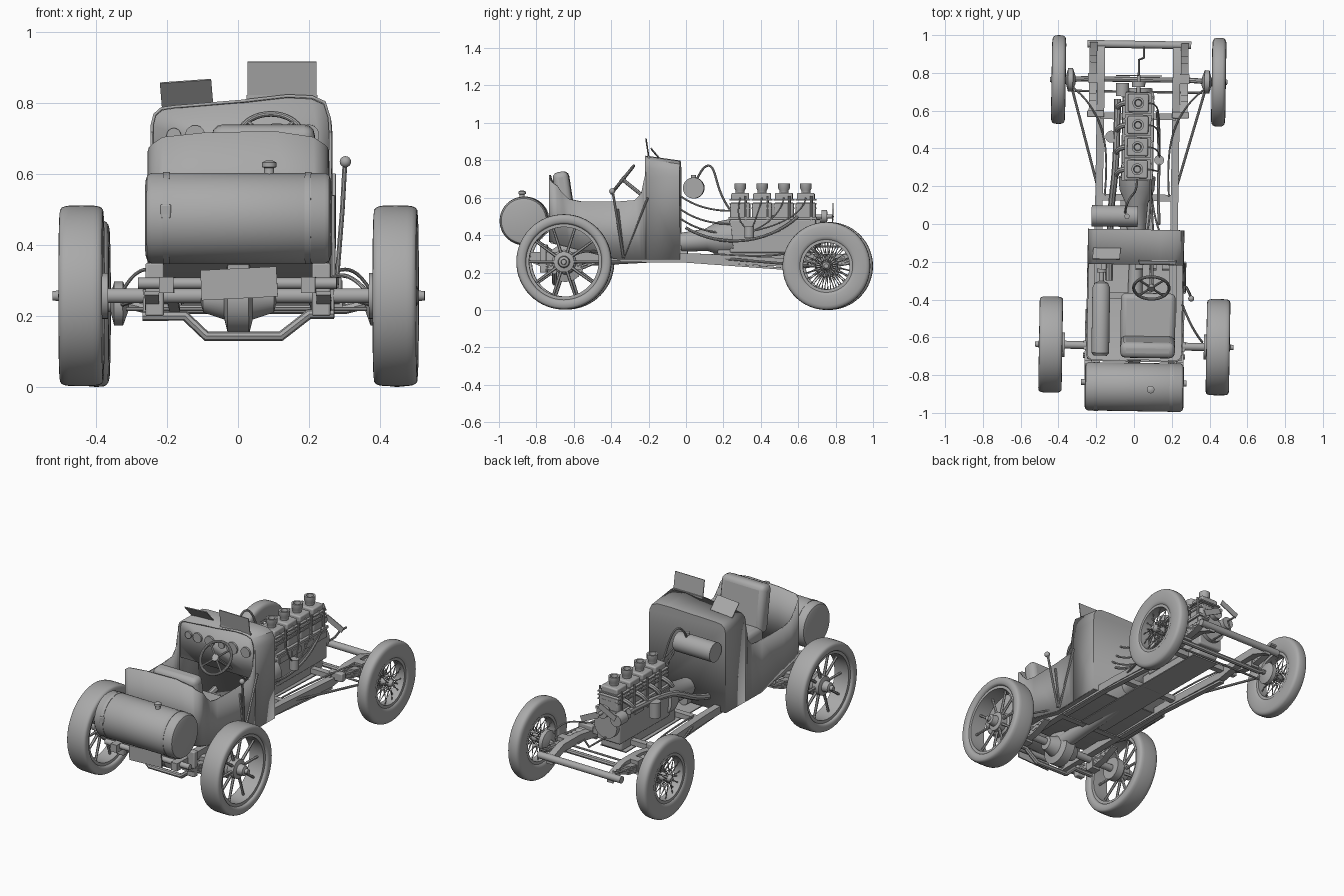
import bpy, bmesh, math
from mathutils import Matrix, Vector, Euler

old = bpy.data.objects.get("Cube")
if old:
    bpy.data.objects.remove(old)

grey = bpy.data.materials.new("plain_grey")
grey.use_nodes = True
grey.diffuse_color = (0.4, 0.4, 0.4, 1)
grey.node_tree.nodes["Principled BSDF"].inputs["Base Color"].default_value = grey.diffuse_color
parts = []
SIDES = (("right", -1), ("left", 1))


def register(obj):
    obj.data.materials.clear()
    obj.data.materials.append(grey)
    bpy.ops.object.select_all(action="DESELECT")
    obj.select_set(True)
    bpy.context.view_layer.objects.active = obj
    bpy.ops.object.shade_smooth_by_angle(angle=math.radians(35))
    parts.append(obj)
    return obj


def finish(name, bm, thickness=0, bevel=0):
    bmesh.ops.remove_doubles(bm, verts=bm.verts, dist=1e-5)
    bmesh.ops.recalc_face_normals(bm, faces=bm.faces)
    mesh = bpy.data.meshes.new(name)
    bm.to_mesh(mesh)
    bm.free()
    obj = bpy.data.objects.new(name, mesh)
    bpy.context.collection.objects.link(obj)
    if thickness:
        solid = obj.modifiers.new("thickness", "SOLIDIFY")
        solid.thickness, solid.offset = thickness, 0
    if bevel:
        edge = obj.modifiers.new("round", "BEVEL")
        edge.width, edge.segments = bevel, 3
    return register(obj)


def box(name, centre, size, tilt=(0, 0, 0), bevel=0):
    bm = bmesh.new()
    matrix = Matrix.Translation(centre) @ Euler(tilt).to_matrix().to_4x4() @ Matrix.Diagonal((*size, 1))
    bmesh.ops.create_cube(bm, size=1, matrix=matrix)
    return finish(name, bm, bevel=bevel)


def lathe(name, profile, centre, axis, closed=False, steps=40):
    """Turn (radius, height) pairs around an axis through centre."""
    bm = bmesh.new()
    turn = Vector(axis).to_track_quat("Z", "Y")
    rings = []
    for i in range(steps):
        a = math.tau * i / steps
        rings.append([bm.verts.new(turn @ Vector((r * math.cos(a), r * math.sin(a), h)) + Vector(centre))
                      for r, h in profile])
    count = len(profile)
    for i in range(steps):
        a, b = rings[i], rings[(i + 1) % steps]
        for j in range(count if closed else count - 1):
            k = (j + 1) % count
            bm.faces.new((a[j], a[k], b[k], b[j]))
    return finish(name, bm)


def drum(name, centre, axis, radius, length, top=None, steps=32):
    top = radius if top is None else top
    half = length / 2
    return lathe(name, [(0, -half), (radius, -half), (top, half), (0, half)], centre, axis, steps=steps)


def rod(name, points, radius, curved=False):
    data = bpy.data.curves.new(name, "CURVE")
    data.dimensions, data.bevel_depth, data.bevel_resolution = "3D", radius, 2
    data.use_fill_caps, data.resolution_u = True, 6
    spline = data.splines.new("NURBS" if curved else "POLY")
    spline.points.add(len(points) - 1)
    for point, co in zip(spline.points, points):
        point.co = (*co, 1)
    if curved:
        spline.order_u, spline.use_endpoint_u = min(4, len(points)), True
    obj = bpy.data.objects.new(name, data)
    bpy.context.collection.objects.link(obj)
    bpy.ops.object.select_all(action="DESELECT")
    obj.select_set(True)
    bpy.context.view_layer.objects.active = obj
    bpy.ops.object.convert(target="MESH")
    return register(bpy.context.view_layer.objects.active)


def beam(name, path, height, x, width):
    """Bar of constant height following a (y, z) path."""
    bm = bmesh.new()
    outline = path + [(y, z - height) for y, z in reversed(path)]
    face = bm.faces.new([bm.verts.new((x - width / 2, y, z)) for y, z in outline])
    new = bmesh.ops.extrude_face_region(bm, geom=[face])["geom"]
    bmesh.ops.translate(bm, vec=(width, 0, 0), verts=[v for v in new if isinstance(v, bmesh.types.BMVert)])
    return finish(name, bm)


def spokes(name, centre, count, inner, outer, hub_x, rim_x, radius, twist):
    bm = bmesh.new()
    for i in range(count):
        a = math.tau * i / count
        b = a + twist * (-1) ** i
        h = hub_x * (-1) ** (i // 2)
        start = Vector((h, inner * math.cos(a), inner * math.sin(a)))
        end = Vector((rim_x * h, outer * math.cos(b), outer * math.sin(b)))
        way = end - start
        matrix = Matrix.Translation(Vector(centre) + (start + end) / 2) @ way.to_track_quat("Z", "Y").to_matrix().to_4x4()
        bmesh.ops.create_cone(bm, segments=6, radius1=radius, radius2=radius * 0.75, depth=way.length, matrix=matrix)
    return finish(name, bm)


# Wheels, hubs and brake drums
def wheel(name, centre, s, radius, wall, width, squareness, rim):
    loop = []
    for i in range(20):
        a = math.tau * i / 20
        c, d = math.cos(a), math.sin(a)
        loop.append((radius - wall / 2 + math.copysign(abs(c) ** squareness, c) * wall / 2,
                     math.copysign(abs(d) ** squareness, d) * width / 2))
    lathe(name + "_tyre", loop, centre, (s, 0, 0), closed=True, steps=64)
    inner, w = radius - wall, width * 0.38
    lathe(name + "_rim", [(inner + 0.008, -w), (inner + 0.008, w), (inner - rim, w),
                          (inner - rim, -w)], centre, (s, 0, 0), closed=True, steps=64)


for side, s in SIDES:
    rear, front = (s * 0.443, -0.645, 0.257), (s * 0.424, 0.758, 0.235)
    wheel(side + "_rear_wheel", rear, s, 0.255, 0.055, 0.124, 0.5, 0.014)
    spokes(side + "_rear_spokes", rear, 10, 0.03, 0.192, 0.006, 1, 0.009, 0)
    lathe(side + "_rear_hub", [(0, -0.075), (0.065, -0.075), (0.065, -0.03), (0.055, -0.02), (0.055, 0.02), (0.032, 0.025),
                               (0.028, 0.06), (0.015, 0.065), (0.013, 0.082), (0, 0.082)], rear, (s, 0, 0))
    wheel(side + "_front_wheel", front, s, 0.235, 0.1, 0.075, 0.55, 0.01)
    spokes(side + "_front_spokes", front, 48, 0.022, 0.128, 0.025, 0.3, 0.0022, 0.35)
    lathe(side + "_front_hub", [(0, -0.09), (0.02, -0.09), (0.062, -0.075), (0.062, -0.05), (0.024, -0.04),
                                (0.022, 0.03), (0.012, 0.045), (0, 0.045)], front, (s, 0, 0))

# Axles and differential
drum("rear_axle", (0, -0.645, 0.257), (1, 0, 0), 0.021, 0.86)
lathe("differential", [(0, -0.11), (0.04, -0.1), (0.06, -0.04), (0.1, -0.03), (0.1, 0.03), (0.06, 0.04),
                       (0.04, 0.1), (0, 0.11)], (0, -0.645, 0.25), (1, 0, 0))
drum("drive_shaft_tube", (0, -0.3, 0.285), (0, 1, 0.03), 0.045, 0.62, 0.03)
rod("axle_truss", [(x * k, -0.7, z) for x, z, k in
                   ((0.27, 0.2, -1), (0.15, 0.2, -1), (0.09, 0.143, -1), (0.12, 0.143, 1), (0.2, 0.205, 1), (0.27, 0.205, 1))], 0.014)
rod("front_axle", [(-0.36, 0.76, 0.24), (-0.28, 0.765, 0.22), (0.28, 0.765, 0.22), (0.36, 0.76, 0.24)], 0.014)
rod("track_rod", [(-0.34, 0.7, 0.22), (0.34, 0.7, 0.22)], 0.006)

# Chassis frame
for side, s in SIDES:
    beam(side + "_rail", [(-0.88, 0.31), (-0.4, 0.31), (0.1, 0.3), (0.55, 0.275), (0.7, 0.3), (0.85, 0.3), (0.955, 0.26)],
         0.045, s * 0.2, 0.04)
    for end, mid, low in (("front", 0.77, 0.24), ("rear", -0.645, 0.215)):
        for i in range(4):
            reach = 0.19 - 0.035 * i
            beam(f"{side}_{end}_spring_{i}", [(mid + reach * t, low + 0.012 * i + 0.06 * (reach * t * 5) ** 2)
                                              for t in (-1, -0.5, 0, 0.5, 1)], 0.01, s * 0.242, 0.04)
        box(f"{side}_{end}_spring_clamp", (s * 0.242, mid, low + 0.02), (0.055, 0.05, 0.08))
    box(side + "_spring_bracket", (s * 0.225, 0.58, 0.285), (0.09, 0.035, 0.05), bevel=0.006)
    box(side + "_damper_mount", (s * 0.235, -0.76, 0.275), (0.052, 0.035, 0.15), bevel=0.006)
    rod(side + "_radius_rod", [(s * 0.36, 0.74, 0.23), (s * 0.21, 0.2, 0.275)], 0.007)
    rod(side + "_brake_pipe", [(s * 0.35, 0.72, 0.27), (s * 0.3, 0.68, 0.36), (s * 0.22, 0.6, 0.3), (s * 0.15, 0.4, 0.28),
                               (s * 0.17, 0.15, 0.3)], 0.005, True)
    beam(side + "_lower_truss", [(-0.35, 0.268), (0.0, 0.265), (0.55, 0.225)], 0.012, s * 0.2, 0.03)
rod("rear_brake_rod", [(0.36, -0.62, 0.27), (0.3, -0.55, 0.34), (0.25, -0.42, 0.3)], 0.006, True)
drum("front_cross_tube", (0, 0.95, 0.25), (1, 0, 0), 0.02, 0.55)
drum("rear_cross_tube", (0, -0.84, 0.292), (1, 0, 0), 0.016, 0.56)
for i, y in enumerate((0.57, 0.14, -0.38)):
    box(f"cross_member_{i}", (0, y, 0.28), (0.4, 0.035, 0.03))
box("tail_plate", (0.005, -0.87, 0.292), (0.215, 0.008, 0.085), (0, -0.05, 0))

# Engine
box("crankcase", (0, 0.465, 0.395), (0.155, 0.46, 0.18), bevel=0.01)
box("sump", (0, 0.42, 0.29), (0.14, 0.5, 0.075), bevel=0.015)
beam("engine_tray", [(-0.35, 0.265), (0.1, 0.262), (0.65, 0.25)], 0.006, 0, 0.17)
box("cylinder_deck", (0, 0.465, 0.49), (0.165, 0.47, 0.014))
for i in range(4):
    y = 0.29 + i * 0.117
    box(f"cylinder_block_{i}", (0, y, 0.53), (0.13, 0.108, 0.09), bevel=0.012)
    for j in range(3):
        box(f"cooling_fin_{i}_{j}", (0, y, 0.545 + j * 0.022), (0.14, 0.11, 0.008))
    box(f"cylinder_head_{i}", (0, y, 0.605), (0.11, 0.095, 0.04), bevel=0.008)
    lathe(f"valve_stack_{i}", [(0.032, -0.045), (0.024, -0.03), (0.024, 0), (0.031, 0.012), (0.031, 0.038), (0.02, 0.038),
                               (0.016, 0.01), (0, 0.01)], (0, y, 0.638), (0, 0, 1), steps=24)
    rod(f"exhaust_stub_{i}", [(-0.05, y, 0.55), (-0.1, y, 0.55), (-0.11, y - 0.03, 0.5)], 0.014, True)
    rod(f"ignition_lead_{i}", [(0.05, y, 0.6), (0.12, y, 0.57), (0.11, y - 0.04, 0.47), (0.12, 0.35, 0.42)], 0.004, True)
    for side, s in SIDES:
        box(f"{side}_inspection_cover_{i}", (s * 0.08, y, 0.455), (0.008, 0.08, 0.035))
        rod(f"{side}_push_rod_{i}", [(s * 0.073, y + 0.03, 0.48), (s * 0.073, y + 0.03, 0.61)], 0.006)
rod("exhaust_pipe", [(-0.11, 0.66, 0.5), (-0.11, 0.3, 0.49), (-0.13, 0.18, 0.42), (-0.14, 0.0, 0.33), (-0.14, -0.3, 0.29)], 0.018, True)
drum("carburettor", (-0.14, 0.46, 0.45), (0, 0, 1), 0.032, 0.09)
drum("magneto", (0.115, 0.34, 0.415), (0, 0, 1), 0.026, 0.06)
rod("side_pipe", [(0.1, 0.6, 0.5), (0.12, 0.45, 0.36), (0.11, 0.2, 0.32), (0.12, 0, 0.44)], 0.008, True)
lathe("bell_housing", [(0, -0.24), (0.05, -0.24), (0.06, -0.1), (0.092, -0.03), (0.098, 0.04), (0, 0.04)], (0, 0.21, 0.385), (0, 1, 0.1))
drum("timing_case", (0, 0.705, 0.41), (0, 1, 0), 0.075, 0.03)
drum("pulley", (0, 0.74, 0.5), (0, 1, 0), 0.035, 0.03)
drum("dynamo", (-0.085, 0.71, 0.47), (0, 1, 0), 0.035, 0.07)
drum("fan_shaft", (0, 0.74, 0.5), (0, 1, 0), 0.01, 0.1)
for side, s in SIDES:
    box(side + "_fan_blade", (s * 0.06, 0.785, 0.5 - s * 0.03), (0.12, 0.005, 0.035), (0, s * 0.45, 0))
rod("starting_handle", [(0, 0.7, 0.34), (0, 0.87, 0.34), (0.025, 0.88, 0.38), (0.025, 0.94, 0.38)], 0.006)

# Scuttle with firewall
def arch(y, hump):
    rise = [(-0.252, 0.27), (-0.252, 0.71), (-0.251, 0.74), (-0.244, 0.768), (-0.225, 0.785), (-0.19, 0.79),
            (0, 0.792 + hump / 2), (0.13, 0.793 + hump), (0.2, 0.79 + hump), (0.235, 0.775 + hump),
            (0.249, 0.745 + hump / 2), (0.252, 0.71), (0.252, 0.27)]
    return [Vector((x, y, z)) for x, z in rise]


bm = bmesh.new()
back, nose = [[bm.verts.new(p) for p in arch(y, h)] for y, h in ((-0.215, 0.028), (-0.032, 0.003))]
for i in range(len(back) - 1):
    bm.faces.new((back[i], back[i + 1], nose[i + 1], nose[i]))
bm.faces.new(nose)
finish("scuttle", bm, thickness=0.008)
bm = bmesh.new()
bm.faces.new([bm.verts.new((p.x * 0.99, p.y, max(p.z - 0.004, 0.56))) for p in arch(-0.2, 0.026)])
finish("dashboard", bm, thickness=0.006)
for i, (x, r) in enumerate(((-0.19, 0.02), (-0.13, 0.028), (-0.05, 0.03), (0.03, 0.02), (0.1, 0.035), (0.19, 0.03))):
    drum(f"gauge_{i}", (x, -0.207, 0.71), (0, 1, 0), r, 0.014)

# Open tub: sides sweep up into the tail wall
corner = [(0.252 - 0.04 * (1 - math.cos(a)), -0.685 - 0.04 * math.sin(a)) for a in (0, 0.4, 0.8, 1.2, math.pi / 2)]
sweep = ((-0.21, 0.74), (-0.222, 0.69), (-0.235, 0.625), (-0.27, 0.587), (-0.36, 0.58), (-0.56, 0.58), (-0.62, 0.592),
         (-0.66, 0.63))
half = [(0.252, y, z) for y, z in sweep] + [(x, y, 0.665 + 0.01 * i) for i, (x, y) in enumerate(corner)]
path = half + [(0.1, -0.726, 0.722), (-0.1, -0.726, 0.717)] + [(-x, y, z) for x, y, z in reversed(half)]
bm = bmesh.new()
columns = [[bm.verts.new((x, y, 0.27 + 0.27 * max(0, -0.38 - y))), bm.verts.new((x, y, z))] for x, y, z in path]
for a, b in zip(columns, columns[1:]):
    bm.faces.new((a[0], b[0], b[1], a[1]))
finish("tub", bm, thickness=0.008)
beam("floor", [(-0.72, 0.365), (-0.38, 0.28), (-0.04, 0.28)], 0.008, 0, 0.5)

# Seat and cockpit fittings
box("seat_cushion", (0.07, -0.5, 0.43), (0.29, 0.27, 0.16), bevel=0.03)
box("seat_back", (0.07, -0.65, 0.6), (0.29, 0.085, 0.28), (0.15, 0, 0), bevel=0.03)
lathe("cockpit_bottle", [(0, -0.2), (0.035, -0.2), (0.047, -0.185), (0.047, 0.16), (0.035, 0.185), (0.013, 0.195),
                         (0.013, 0.24), (0.025, 0.24), (0.025, 0.26), (0, 0.26)], (-0.18, -0.5, 0.46), (0, 1, 0))
tilt = Vector((0, -0.78, 0.63))
hub = Vector((0.085, -0.337, 0.697))
ring = [(0.094 + 0.008 * math.cos(k * math.tau / 10), 0.008 * math.sin(k * math.tau / 10)) for k in range(10)]
lathe("steering_wheel_rim", ring, hub, tilt, closed=True)
drum("steering_wheel_boss", hub, tilt, 0.02, 0.02)
across = Vector((0, 0.63, 0.78))
for i in range(4):
    a = math.tau * (i + 0.5) / 4
    rod(f"steering_spoke_{i}", [hub, hub + 0.094 * (Vector((math.cos(a), 0, 0)) + across * math.sin(a))], 0.006)
rod("steering_column", [hub, hub - tilt * 0.35], 0.01)
for i, x in enumerate((0.02, 0.09, 0.16)):
    rod(f"pedal_{i}", [(x, -0.1, 0.3), (x, -0.22, 0.4)], 0.007)
    box(f"pedal_pad_{i}", (x, -0.225, 0.405), (0.04, 0.01, 0.05), (0.6, 0, 0))
rod("hand_lever", [(0.295, -0.385, 0.62), (0.288, -0.365, 0.5), (0.27, -0.33, 0.28)], 0.007)
lathe("hand_lever_knob", [(0.016 * math.sin(k * math.pi / 8), 0.016 * math.cos(k * math.pi / 8)) for k in range(9)],
      (0.297, -0.39, 0.635), (0, 0, 1), steps=20)
rod("side_brace", [(0.262, -0.2, 0.6), (0.262, -0.325, 0.28), (0.262, -0.36, 0.54)], 0.006)

# Wind screens
box("tall_screen", (0.115, -0.205, 0.868), (0.195, 0.005, 0.1), (0.15, 0, 0))
box("tall_screen_foot", (0.115, -0.195, 0.818), (0.2, 0.012, 0.012))
box("low_screen", (-0.155, -0.16, 0.828), (0.145, 0.005, 0.09), (0.7, -0.07, 0))

# Fuel tank behind the tub and header tank ahead of the firewall
lathe("fuel_tank", [(0, -0.262), (0.105, -0.262), (0.12, -0.257), (0.128, -0.245), (0.128, 0.245), (0.12, 0.257),
                    (0.105, 0.262), (0, 0.262)], (0.003, -0.863, 0.476), (1, 0, 0), steps=64)
for side, s in SIDES:
    drum(side + "_tank_strap", (s * 0.2, -0.863, 0.476), (1, 0, 0), 0.13, 0.018, steps=64)
lathe("fuel_cap", [(0.02, -0.02), (0.014, 0), (0.014, 0.015), (0.02, 0.017), (0.02, 0.03), (0.008, 0.036), (0, 0.036)],
      (0.09, -0.875, 0.603), (0, 0, 1), steps=24)
box("tail_lamp", (-0.2, -0.98, 0.495), (0.03, 0.025, 0.04), bevel=0.005)
drum("header_tank", (-0.115, 0.04, 0.652), (1, 0, 0), 0.056, 0.245)
drum("header_tank_cap", (-0.05, 0.04, 0.712), (0, 0, 1), 0.014, 0.02)
rod("header_pipe", [(-0.06, 0.05, 0.68), (-0.06, 0.09, 0.78), (-0.03, 0.16, 0.8), (0, 0.17, 0.62), (0, 0.24, 0.53)], 0.006, True)
for i, z in enumerate((0.53, 0.46, 0.41)):
    rod(f"firewall_pipe_{i}", [(0.06 + 0.03 * i, -0.03, z + 0.08), (0.08, 0.08, z), (0.07, 0.24, z)], 0.005, True)

# The whole car stands turned very slightly
pivot = Matrix.Translation((0, -0.75, 0))
turned = pivot @ Matrix.Rotation(-0.0165, 4, "Z") @ pivot.inverted()
for obj in parts:
    obj.matrix_world = turned @ obj.matrix_basis
